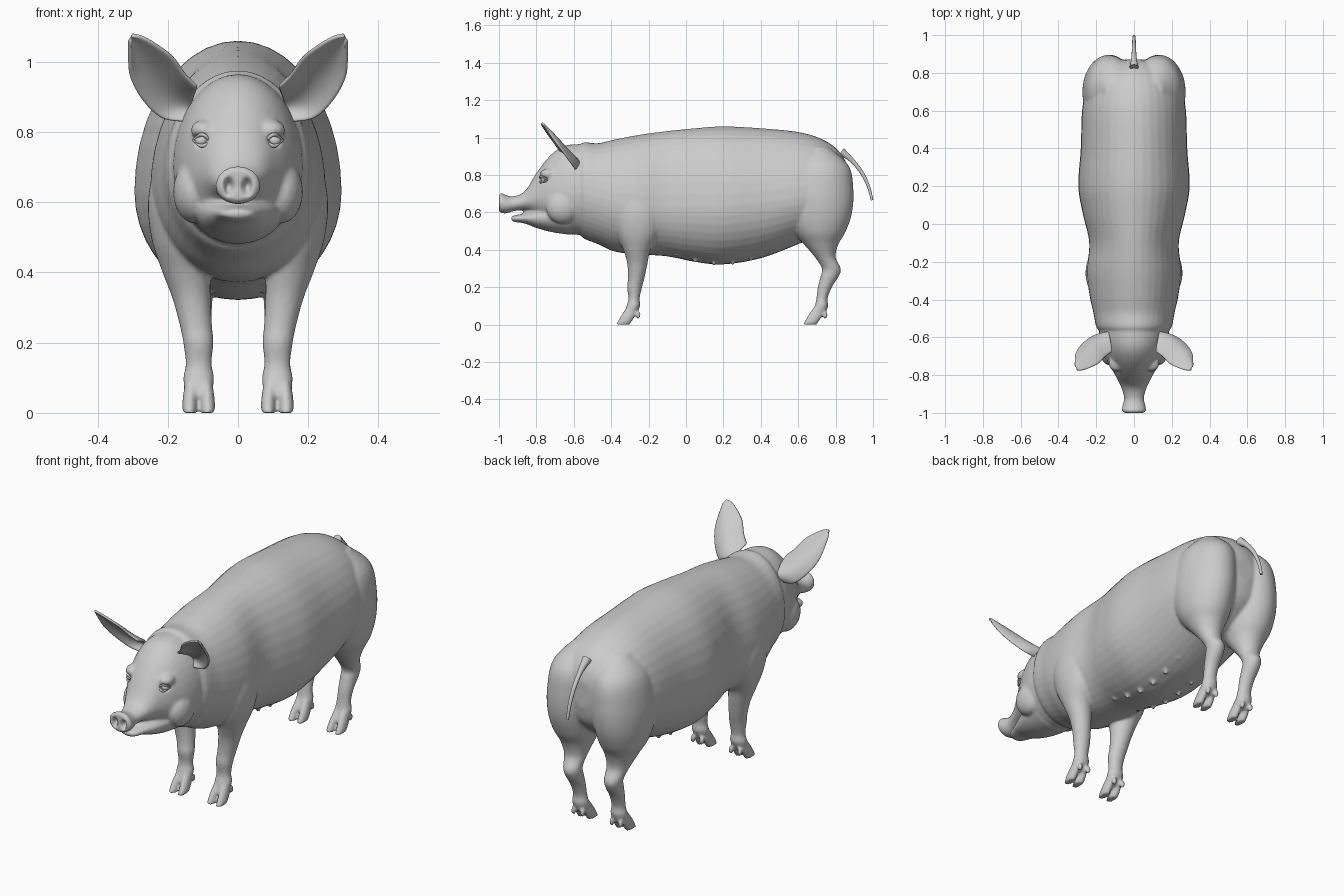
import bpy, bmesh, math
from mathutils import Vector

if "Cube" in bpy.data.objects:
    bpy.data.objects.remove(bpy.data.objects["Cube"])

skin = bpy.data.materials.new("skin_grey")
skin.use_nodes = True
GREY = (0.6, 0.6, 0.6, 1)
skin.diffuse_color = GREY
skin.node_tree.nodes["Principled BSDF"].inputs["Base Color"].default_value = GREY


def finish(name, bm):
    bmesh.ops.recalc_face_normals(bm, faces=bm.faces)
    mesh = bpy.data.meshes.new(name)
    bm.to_mesh(mesh)
    bm.free()
    mesh.materials.append(skin)
    mesh.shade_smooth()
    ob = bpy.data.objects.new(name, mesh)
    bpy.context.collection.objects.link(ob)
    return ob


def spline(rows, steps=5):
    # Catmull-Rom interpolation of number rows
    pts = [rows[0]] + list(rows) + [rows[-1]]
    out = []
    for a, b, c, d in zip(pts, pts[1:], pts[2:], pts[3:]):
        for k in range(steps):
            t = k / steps
            out.append([q + t / 2 * (r - p + t * (2*p - 5*q + 4*r - s + t * (3*(q - r) + s - p)))
                        for p, q, r, s in zip(a, b, c, d)])
    return out + [list(rows[-1])]


def along_y(row, a):
    # row: y, half width, bottom, widest height, top
    y, w, low, mid, top = row
    s = math.sin(a)
    return w * math.cos(a), y, mid + s * ((top - mid) if s > 0 else (mid - low))


def along_z(row, a):
    # row: z, centre x, half width, front y, back y
    z, x, w, front, back = row
    return x + w * math.cos(a), (front + back) / 2 + (back - front) / 2 * math.sin(a), z


def loft(name, rows, place, side=1, n=40):
    bm = bmesh.new()
    rings = []
    for row in spline(rows):
        pts = [place(row, math.tau * i / n) for i in range(n)]
        rings.append([bm.verts.new((side * x, y, z)) for x, y, z in pts])
    for r, q in zip(rings, rings[1:]):
        for i in range(n):
            bm.faces.new((r[i], r[i - 1], q[i - 1], q[i]))
    bm.faces.new(rings[0])
    bm.faces.new(rings[-1])
    return finish(name, bm)


def ball(name, pos, size):
    bm = bmesh.new()
    bmesh.ops.create_uvsphere(bm, u_segments=20, v_segments=12, radius=1)
    for v in bm.verts:
        v.co = Vector(pos) + Vector(c * s for c, s in zip(v.co, size))
    return finish(name, bm)


def tube(name, pts, radii):
    curve = bpy.data.curves.new(name, "CURVE")
    curve.dimensions = "3D"
    curve.bevel_depth = 1
    curve.bevel_resolution = 3
    curve.use_fill_caps = True
    sp = curve.splines.new("POLY")
    path = spline([(*p, r) for p, r in zip(pts, radii)])
    sp.points.add(len(path) - 1)
    for point, (x, y, z, r) in zip(sp.points, path):
        point.co = (x, y, z, 1)
        point.radius = r
    sp.use_smooth = True
    curve.materials.append(skin)
    ob = bpy.data.objects.new(name, curve)
    bpy.context.collection.objects.link(ob)
    return ob


# Trunk, head and lower jaw
parts = [
    loft("body", [
        (-.57, .175, .49, .70, .955), (-.545, .2, .46, .70, .975), (-.47, .215, .43, .68, .97),
        (-.38, .235, .39, .65, .99), (-.25, .25, .375, .63, 1.015), (-.1, .237, .365, .63, 1.035),
        (.05, .27, .335, .63, 1.05), (.2, .295, .322, .63, 1.06), (.4, .282, .355, .65, 1.05),
        (.6, .275, .43, .68, 1.03), (.72, .25, .48, .70, .995), (.8, .2, .54, .72, .945),
        (.85, .13, .6, .74, .88), (.87, .05, .68, .75, .82)], along_y),
    loft("head", [
        (-1, .05, .607, .65, .695), (-.988, .064, .597, .648, .704), (-.96, .06, .595, .64, .692),
        (-.92, .053, .607, .645, .686), (-.86, .07, .61, .66, .715), (-.8, .1, .585, .68, .81),
        (-.73, .14, .53, .69, .9), (-.66, .17, .495, .69, .952), (-.58, .185, .48, .70, .965),
        (-.48, .18, .48, .70, .96)], along_y),
    loft("lower_jaw", [
        (-.935, .02, .56, .57, .578), (-.92, .045, .55, .567, .583), (-.86, .068, .54, .57, .597),
        (-.8, .092, .517, .57, .615), (-.72, .12, .495, .58, .65), (-.62, .14, .48, .6, .7)], along_y),
]

FRONT_LEG = [
    (.78, .17, .05, -.34, -.2), (.62, .175, .08, -.39, -.13), (.5, .165, .082, -.375, -.14),
    (.4, .147, .068, -.335, -.19), (.33, .133, .055, -.315, -.205), (.25, .12, .046, -.31, -.222),
    (.2, .113, .043, -.315, -.235), (.14, .112, .037, -.308, -.248), (.1, .112, .044, -.318, -.245),
    (.06, .112, .038, -.33, -.265), (.045, .112, .02, -.33, -.28)]
HIND_LEG = [
    (.95, .1, .05, .65, .76), (.85, .12, .12, .55, .87), (.72, .13, .14, .5, .895),
    (.6, .135, .135, .52, .888), (.5, .135, .115, .57, .855), (.43, .13, .085, .63, .815),
    (.36, .125, .058, .69, .8), (.3, .12, .046, .727, .828), (.26, .118, .043, .72, .818),
    (.2, .115, .038, .705, .78), (.14, .113, .036, .697, .757), (.1, .113, .043, .688, .76),
    (.06, .113, .038, .67, .745), (.045, .113, .02, .67, .73)]

# Legs with two hoof toes and two dewclaws each
for side in (1, -1):
    for name, rows, shift in (("front", FRONT_LEG, 0), ("hind", HIND_LEG, 1.0)):
        parts.append(loft(name + "_leg", rows, along_z, side))
        for k in (1, -1):
            parts.append(loft(name + "_toe", [
                (.1, .112 + k * .02, .016, -.312 + shift, -.26 + shift),
                (.055, .112 + k * .024, .02, -.343 + shift, -.268 + shift),
                (.02, .112 + k * .026, .021, -.364 + shift, -.288 + shift),
                (0, .112 + k * .026, .02, -.374 + shift, -.302 + shift)], along_z, side))
            parts.append(ball(name + "_dewclaw",
                              (side * (.112 + k * .026), -.256 + shift, .052), (.012, .015, .022)))
    # Teats under the belly, brows and cheeks
    for i in range(6):
        y = -.05 + i * .1
        z = .335 + .9 * (y - .18) ** 2
        parts.append(ball("teat", (side * .085, y, z), (.012, .012, .022)))
    parts.append(ball("brow", (side * .095, -.735, .805), (.04, .045, .03)))
    parts.append(ball("cheek", (side * .125, -.66, .63), (.06, .09, .09)))

# Fuse the parts into one skin
for ob in bpy.context.selected_objects:
    ob.select_set(False)
for ob in parts:
    ob.select_set(True)
bpy.context.view_layer.objects.active = parts[0]
bpy.ops.object.join()
body = parts[0]
fuse = body.modifiers.new("fuse", "REMESH")
fuse.mode = "VOXEL"
fuse.voxel_size = .008
fuse.use_smooth_shade = True
soften = body.modifiers.new("soften", "SMOOTH")
soften.factor = .5
soften.iterations = 4
for mod in ("fuse", "soften"):
    bpy.ops.object.modifier_apply(modifier=mod)


def dent(pos, radius, push):
    for v in body.data.vertices:
        d = (Vector(abs(c) if i == 0 else c for i, c in enumerate(v.co)) - Vector(pos))
        f = sum((a / b) ** 2 for a, b in zip(d, radius))
        if f < 1:
            v.co += Vector(push) * (1 - f) ** 1.5


# Nostrils and eye sockets
dent((.026, -1, .645), (.017, .03, .03), (0, .035, 0))
dent((.105, -.765, .775), (.032, .04, .024), (0, .02, 0))
body.data.shade_smooth()

# Eyes with lids
for side in (1, -1):
    ball("eye", (side * .104, -.757, .775), (.019, .019, .017))
    for lid, h in (("upper_lid", .017), ("lower_lid", -.014)):
        tube(lid, [(side * x, y, .775 + z) for x, y, z in
                   ((.079, -.772, -.003), (.093, -.78, h * .8), (.107, -.774, h), (.128, -.748, .002))],
             (.003, .005, .005, .003))

# Cupped ears: inner edge and outer edge in x and z, from base to tip
EAR = [(.115, .93, .15, .83), (.15, .965, .215, .838), (.185, 1.015, .268, .885),
       (.235, 1.052, .305, .95), (.275, 1.073, .311, 1.01), (.303, 1.077, .309, 1.06)]
for side in (1, -1):
    bm = bmesh.new()
    grid = []
    rows = spline(EAR, 4)
    for j, (x0, z0, x1, z1) in enumerate(rows):
        cup = .055 * (1 - j / (len(rows) - 1)) + .005
        line = []
        for i in range(11):
            t = i / 10
            x, z = x0 + t * (x1 - x0), z0 + t * (z1 - z0)
            y = -.60 - .82 * (z - .87) + cup * (math.sin(math.pi * t) - .5)
            line.append(bm.verts.new((side * x, y, z)))
        grid.append(line)
    for r, q in zip(grid, grid[1:]):
        for i in range(10):
            bm.faces.new((r[i], r[i + 1], q[i + 1], q[i]))
    ear = finish("ear", bm)
    thick = ear.modifiers.new("thickness", "SOLIDIFY")
    thick.thickness = .012
    thick.offset = 0
    ear.modifiers.new("rounding", "SUBSURF").levels = 1

# Tail
tube("tail", [(0, .83, .925), (0, .88, .885), (0, .935, .82), (0, .975, .74), (0, .995, .665)],
     (.024, .014, .011, .009, .007))
